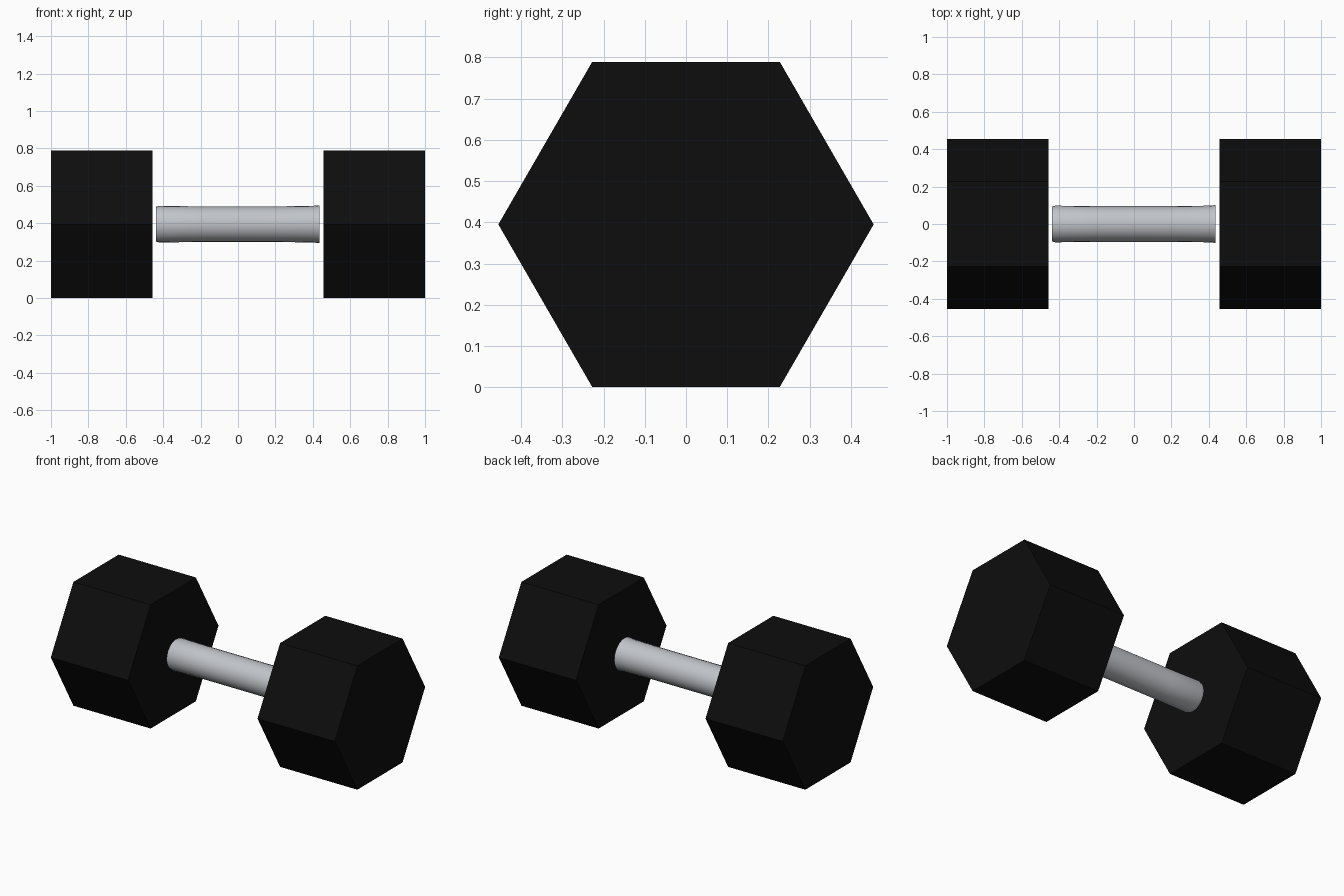
import bpy
import math

cube = bpy.data.objects.get("Cube")
if cube:
    bpy.data.objects.remove(cube, do_unlink=True)

AXIS_Z = 0.395


def make_material(name, rgb, rough):
    mat = bpy.data.materials.new(name)
    mat.use_nodes = True
    mat.diffuse_color = (*rgb, 1)
    bsdf = mat.node_tree.nodes["Principled BSDF"]
    bsdf.inputs["Base Color"].default_value = (*rgb, 1)
    bsdf.inputs["Roughness"].default_value = rough
    return mat


def lathe(name, profile, sides, mat):
    """Solid around the x axis from (x, radius) rings, with a corner on +y."""
    verts, faces = [], []
    for x, r in profile:
        for i in range(sides):
            a = math.tau * i / sides
            verts.append((x, r * math.cos(a), r * math.sin(a)))
    for k in range(len(profile) - 1):
        for i in range(sides):
            j = (i + 1) % sides
            a, b = k * sides, (k + 1) * sides
            faces.append((a + i, a + j, b + j, b + i)[::-1])
    last = (len(profile) - 1) * sides
    faces.append(tuple(range(sides))[::-1])
    faces.append(tuple(range(last, last + sides)))
    mesh = bpy.data.meshes.new(name)
    mesh.from_pydata(verts, [], faces)
    mesh.materials.append(mat)
    obj = bpy.data.objects.new(name, mesh)
    obj.location.z = AXIS_Z
    bpy.context.collection.objects.link(obj)
    return obj


black = make_material("black rubber", (0.004, 0.004, 0.004), 0.8)
steel = make_material("light steel", (0.53, 0.55, 0.58), 0.5)

# Hexagonal weights, one at each end
for side, start in (("right", -1.0), ("left", 0.456)):
    lathe(side + "_weight", [(start, 0.455), (start + 0.544, 0.455)], 6, black)

# Round grip, very slightly waisted, stopping just short of the weights
handle = lathe("handle", [(-0.438, 0.093), (-0.42, 0.098), (-0.2, 0.095),
                          (0.2, 0.095), (0.4, 0.098), (0.435, 0.101)], 24, steel)
bpy.ops.object.select_all(action="DESELECT")
handle.select_set(True)
bpy.context.view_layer.objects.active = handle
bpy.ops.object.shade_smooth_by_angle(angle=math.radians(40))
